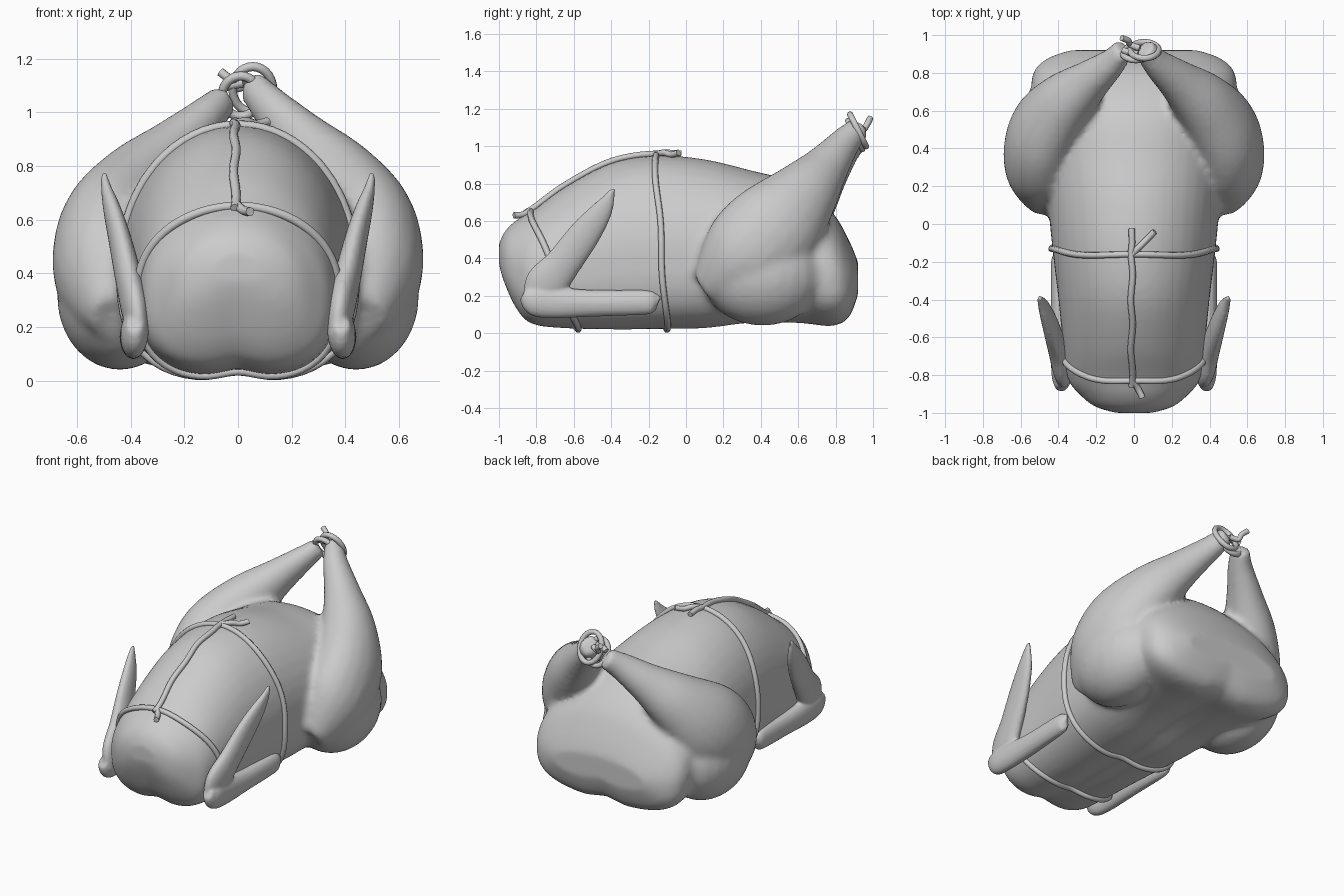
import bpy, bmesh, math
from mathutils import Vector
from mathutils.bvhtree import BVHTree

if "Cube" in bpy.data.objects:
    bpy.data.objects.remove(bpy.data.objects["Cube"])


def spline(rows, n=5):
    """Catmull-Rom resampling of rows of any width."""
    out = []
    for i in range(len(rows) - 1):
        p = [rows[max(0, min(len(rows) - 1, i + k))] for k in (-1, 0, 1, 2)]
        for s in range(n):
            t = s / n
            out.append([0.5 * (2 * b + (c - a) * t + (2 * a - 5 * b + 4 * c - d) * t * t
                               + (3 * b - a - 3 * c + d) * t ** 3) for a, b, c, d in zip(*p)])
    return out + [list(rows[-1])]


def skin(bm, rings):
    """Bridge rings of points and close both ends."""
    vs = [[bm.verts.new(p) for p in r] for r in rings]
    n = len(vs[0])
    for a, b in zip(vs, vs[1:]):
        for i in range(n):
            bm.faces.new((a[i], a[(i + 1) % n], b[(i + 1) % n], b[i]))
    bm.faces.new(vs[0][::-1])
    bm.faces.new(vs[-1])


def limb(bm, rows, side):
    """Elliptical limb; rows are x, y, z, depth radius, width radius."""
    rows = spline(rows)
    pts = [Vector((r[0] * side, r[1], r[2])) for r in rows]
    rings = []
    for i, r in enumerate(rows):
        t = (pts[min(i + 1, len(pts) - 1)] - pts[max(i - 1, 0)]).normalized()
        u = Vector((1, 0, 0))
        u = (u - t * u.dot(t)).normalized()
        v = t.cross(u)
        rings.append([pts[i] + u * (max(r[4], .004) * math.cos(a)) + v * (max(r[3], .004) * math.sin(a))
                      for a in [k * math.tau / 20 for k in range(20)]])
    skin(bm, rings)


def finish(bm, name, voxel, smooth):
    """Fuse overlapping pieces into one smooth skin."""
    bmesh.ops.recalc_face_normals(bm, faces=bm.faces)
    me = bpy.data.meshes.new(name)
    bm.to_mesh(me)
    bm.free()
    ob = bpy.data.objects.new(name, me)
    bpy.context.collection.objects.link(ob)
    m = ob.modifiers.new("fuse", 'REMESH')
    m.mode = 'VOXEL'
    m.voxel_size = voxel
    m = ob.modifiers.new("soften", 'SMOOTH')
    m.factor, m.iterations = 0.5, smooth
    dg = bpy.context.evaluated_depsgraph_get()
    new = bpy.data.meshes.new_from_object(ob.evaluated_get(dg))
    ob.modifiers.clear()
    ob.data = new
    new.name = name
    for p in new.polygons:
        p.use_smooth = True
    return ob


# Carcass sections: y, half width, bottom, top
BODY = [(-1.0, .10, .34, .48), (-.965, .21, .24, .55), (-.9, .29, .11, .61), (-.82, .35, .04, .655),
        (-.65, .375, .018, .78), (-.4, .40, .012, .91), (-.15, .43, .015, .95), (.1, .455, .02, .93),
        (.35, .48, .05, .87), (.6, .53, .05, .80), (.78, .54, .035, .65), (.87, .47, .08, .50),
        (.92, .34, .2, .38)]
bm = bmesh.new()
rings = []
for y, w, zb, zt in spline(BODY):
    zm = zb + .45 * (zt - zb)
    ring = []
    for k in range(40):
        c, s = math.cos(k * math.tau / 40), math.sin(k * math.tau / 40)
        e = 1.0 if s >= 0 else 0.68          # round back, squarer underside
        x = w * math.copysign(abs(c) ** e, c)
        h = abs(s) ** e
        z = zm + (zt - zm) * h if s >= 0 else zm - (zm - zb) * h
        if s < 0:
            z += .03 * math.exp(-(x / .08) ** 2)   # underside crease
        ring.append((x, y, z))
    rings.append(ring)
skin(bm, rings)

# Thighs and drumsticks, the left ankle slightly lower
LEG = [(.45, .10, .24, .10, .10), (.47, .2, .31, .19, .16), (.49, .33, .42, .26, .20),
       (.475, .48, .57, .26, .19), (.37, .63, .74, .19, .16), (.24, .75, .89, .125, .11),
       (.12, .85, 1.02, .085, .075), (.055, .93, 1.10, .065, .055)]
for side in (1, -1):
    drop = 0 if side > 0 else .055
    limb(bm, [(x, y, z - drop * (i / 7) ** 2, a, b) for i, (x, y, z, a, b) in enumerate(LEG)], side)
    ball = bmesh.ops.create_uvsphere(bm, u_segments=24, v_segments=16, radius=1)['verts']
    for v in ball:
        v.co = Vector((side * .44 + v.co.x * .235, .41 + v.co.y * .33, .315 + v.co.z * .275))
body = finish(bm, "bird_body", .02, 7)

# Folded wings
ARM = [(.40, -.175, .165, .045, .025), (.40, -.21, .165, .065, .04), (.39, -.5, .16, .072, .05),
       (.39, -.7, .165, .085, .05), (.385, -.81, .18, .085, .05), (.385, -.87, .21, .035, .03)]
BLADE = [(.365, -.83, .15, .05, .03), (.38, -.76, .25, .11, .05), (.405, -.66, .37, .095, .05),
         (.44, -.545, .525, .085, .042), (.47, -.46, .64, .062, .032), (.49, -.415, .715, .035, .02),
         (.50, -.388, .775, .01, .01)]
for side, label in ((1, "right"), (-1, "left")):
    bm = bmesh.new()
    limb(bm, ARM, side)
    limb(bm, BLADE, side)
    finish(bm, label + "_wing", .01, 3)

# Twine
bm = bmesh.new()
bm.from_mesh(body.data)
tree = BVHTree.FromBMesh(bm)
bm.free()


def twine(name, pts, closed=False):
    cu = bpy.data.curves.new(name, 'CURVE')
    cu.dimensions = '3D'
    cu.bevel_depth, cu.bevel_resolution = .017, 2
    cu.use_fill_caps = True
    sp = cu.splines.new('POLY')
    sp.points.add(len(pts) - 1)
    for q, p in zip(sp.points, pts):
        q.co = (*p, 1)
    sp.use_cyclic_u = closed
    sp.use_smooth = True
    ob = bpy.data.objects.new(name, cu)
    bpy.context.collection.objects.link(ob)
    bpy.ops.object.select_all(action='DESELECT')
    ob.select_set(True)
    bpy.context.view_layer.objects.active = ob
    bpy.ops.object.convert(target='MESH')


def wrap(name, y0, k, zc):
    """Ring of twine hugging the body in the plane y = y0 + k z."""
    pts = []
    for i in range(72):
        a = i * math.tau / 72
        d = Vector((math.cos(a), k * math.sin(a), math.sin(a))).normalized()
        hit = tree.ray_cast(Vector((0, y0 + k * zc, zc)), d)[0]
        if hit:
            p = hit + d * .006
            p.y += .006 * math.sin(a * 5)
            pts.append((p.x, p.y, max(p.z, .018)))
    twine(name, pts, True)


wrap("middle_twine", -.1, -.07, .45)
wrap("breast_twine", -.57, -.41, .33)

# Lengthwise twine following the ridge
ridge = []
for i in range(25):
    y = -.86 + .7 * i / 24
    z = tree.ray_cast(Vector((0, y, 2)), Vector((0, 0, -1)))[0].z
    ridge.append((-.012 + .005 * math.sin(i * .7), y, z + .012))
twine("ridge_twine", ridge + [(-.01, -.10, .965), (-.012, -.025, .96)])


def loose(name, *pts):
    twine(name, spline(pts, 5))


loose("middle_twine_end", (-.02, -.17, .955), (.03, -.12, .965), (.07, -.08, .955), (.11, -.04, .965))
loose("breast_twine_end", (-.01, -.83, .66), (.02, -.87, .635), (.045, -.92, .63))

# Ankle loops and knot
for name, c, rx, rz in (("ankle_loop_right", (.055, .92, 1.085), .075, .085),
                        ("ankle_loop_left", (.01, .905, 1.06), .07, .075)):
    twine(name, [(c[0] + rx * math.cos(a), c[1] - .5 * rz * math.sin(a), c[2] + rz * math.sin(a))
                 for a in [i * math.tau / 28 for i in range(28)]], True)
loose("ankle_twine_end_upper", (.03, .93, 1.10), (-.02, .95, 1.09), (-.03, .97, 1.12), (-.065, .985, 1.15))
loose("ankle_twine_end_lower", (.02, .90, 1.11), (-.03, .91, 1.10), (-.06, .92, 1.09))
